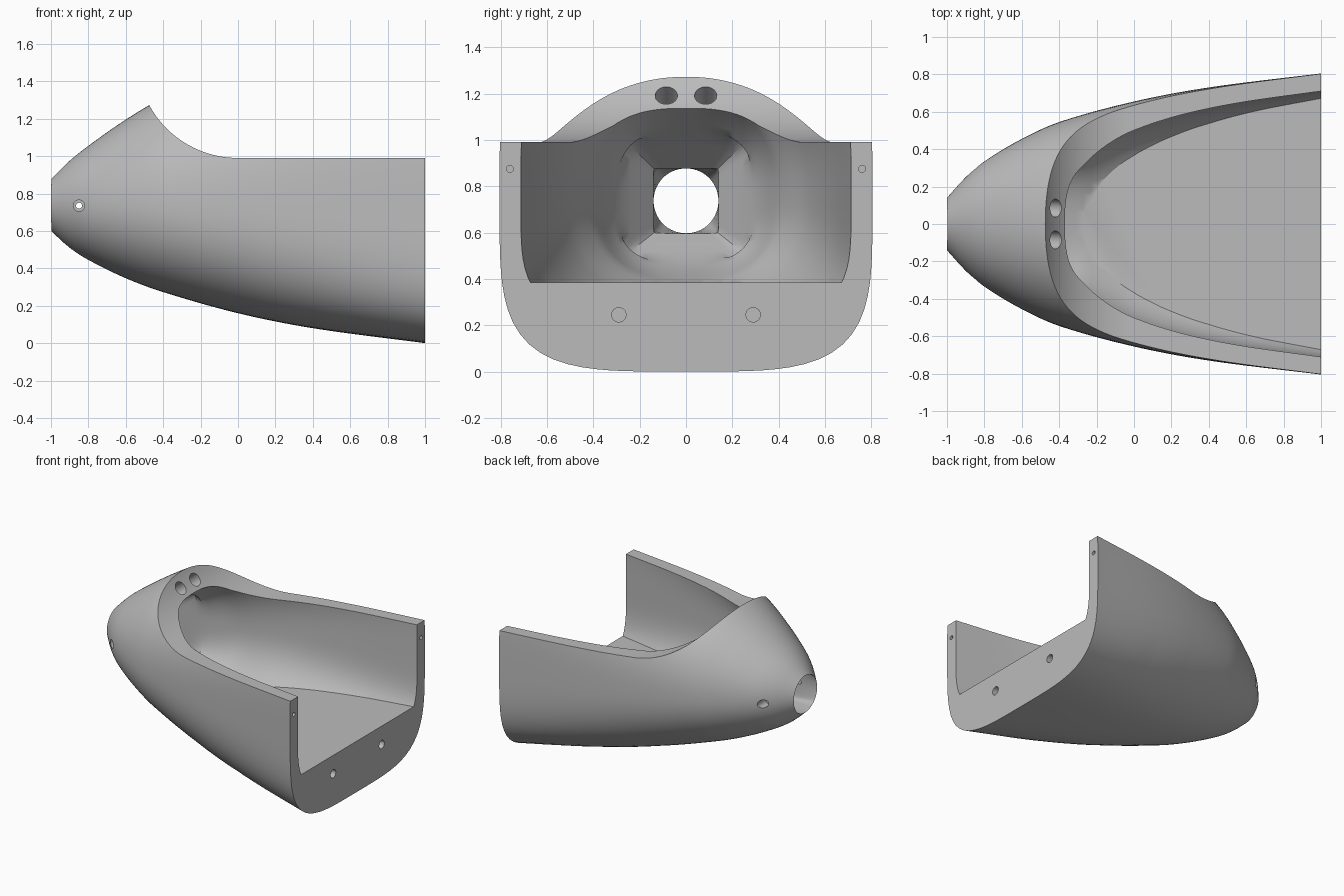
import bpy, bmesh, math
from mathutils import Vector

if "Cube" in bpy.data.objects:
    bpy.data.objects.remove(bpy.data.objects["Cube"])

AXIS_Z = 0.737
SIDES = 96

grey = bpy.data.materials.new("plain_grey")
grey.use_nodes = True
grey.diffuse_color = (0.5, 0.5, 0.5, 1)
grey.node_tree.nodes["Principled BSDF"].inputs["Base Color"].default_value = (0.5, 0.5, 0.5, 1)


def refine(stations, step=0.04):
    """Smooth stations (x, half width, top, bottom, exponent) along x."""
    def slope(i, k):
        a, b = stations[max(i - 1, 0)], stations[min(i + 1, len(stations) - 1)]
        return (b[k] - a[k]) / (b[0] - a[0])
    out = []
    for i in range(len(stations) - 1):
        p, q = stations[i], stations[i + 1]
        h = q[0] - p[0]
        n = max(3, round(h / step))
        for j in range(n):
            t = j / n
            row = [p[0] + h * t]
            for k in range(1, 4):
                row.append((2*t**3 - 3*t**2 + 1) * p[k] + (t**3 - 2*t**2 + t) * h * slope(i, k)
                           + (3*t**2 - 2*t**3) * q[k] + (t**3 - t**2) * h * slope(i + 1, k))
            row.append(p[4] + (q[4] - p[4]) * t)
            out.append(row)
    return out + [list(stations[-1])]


def finish(name, bm):
    bmesh.ops.recalc_face_normals(bm, faces=bm.faces)
    me = bpy.data.meshes.new(name)
    bm.to_mesh(me)
    bm.free()
    me.materials.append(grey)
    ob = bpy.data.objects.new(name, me)
    bpy.context.collection.objects.link(ob)
    return ob


def loft(rows):
    """Superellipse rings joined along x, capped at both ends."""
    bm = bmesh.new()
    rings = []
    for x, w, top, bot, n in rows:
        ring = []
        for i in range(SIDES):
            a = math.tau * i / SIDES
            c, s = math.cos(a), math.sin(a)
            r = (abs(c)**n + abs(s)**n) ** (-1 / n)
            h = top - AXIS_Z if s > 0 else AXIS_Z - bot
            ring.append(bm.verts.new((x, w * r * c, AXIS_Z + h * r * s)))
        rings.append(ring)
    for a, b in zip(rings, rings[1:]):
        for i in range(SIDES):
            j = (i + 1) % SIDES
            bm.faces.new((a[i], a[j], b[j], b[i]))
    bm.faces.new(rings[0])
    bm.faces.new(rings[-1])
    return bm


def cylinder(start, end, radius):
    start, end = Vector(start), Vector(end)
    axis = end - start
    bm = bmesh.new()
    bmesh.ops.create_cone(bm, cap_ends=True, segments=32, radius1=radius,
                          radius2=radius, depth=axis.length)
    bmesh.ops.rotate(bm, verts=bm.verts, matrix=axis.to_track_quat('Z', 'Y').to_matrix())
    bmesh.ops.translate(bm, verts=bm.verts, vec=(start + end) / 2)
    return finish("hole_cutter", bm)


# Outer shell, round at the nose and boxy at the open end
hull_shape = [(-1, .14, .875, .6), (-.9, .25, .975, .51), (-.8, .335, 1.055, .445),
              (-.6, .455, 1.195, .347), (-.4, .545, 1.31, .273), (0, .655, 1.45, .16),
              (.4, .73, 1.53, .08), (1, .805, 1.58, 0)]
hull = finish("hull", loft(refine([s + (2 + 2 * ((s[0] + 1) / 2)**2,) for s in hull_shape])))

# Cavity: round nose bore turning square, then a widening chamber with a flat floor
bore = [(-1.05, .14, .877, .597, 2), (-1, .14, .877, .597, 2),
        (-.85, .14, .877, .597, 8)]
chamber = [(-.7, .14, .877, .597, 30), (-.5, .3, 1.04, .47, 3), (-.27, .405, 1.2, .383, 2.3),
           (0, .53, 1.31, .305, 2.5), (.4, .63, 1.4, .25, 3), (1, .713, 1.48, .215, 4),
           (1.1, .723, 1.49, .21, 4)]
bm = loft(bore + refine(chamber))
cut = bmesh.ops.bisect_plane(bm, geom=bm.verts[:] + bm.edges[:] + bm.faces[:],
                             plane_co=(0, 0, .385), plane_no=(0, 0, 1), clear_inner=True)
bmesh.ops.holes_fill(bm, edges=[e for e in bm.edges if e.is_boundary])
cutters = [finish("cavity_cutter", bm)]

# Top opening: level rim that sweeps up in an arc to the cowl
RIM_R, RIM_Z, LEVEL = .54, 1.53, .99
arc = [(RIM_R * math.sin(-a * 1.3 / 32), RIM_Z - RIM_R * math.cos(a * 1.3 / 32)) for a in range(33)]
profile = [(1.2, LEVEL)] + arc + [(-.53, 2), (1.2, 2)]
bm = bmesh.new()
face = bm.faces.new([bm.verts.new((x, -1, z)) for x, z in profile])
side = bmesh.ops.extrude_face_region(bm, geom=[face])["geom"]
bmesh.ops.translate(bm, verts=[v for v in side if isinstance(v, bmesh.types.BMVert)], vec=(0, 2, 0))
cutters.append(finish("top_cutter", bm))

# Fastener holes, mirrored left and right
for s in (-1, 1):
    cutters.append(cylinder((.88, s * .29, .245), (1.1, s * .29, .245), .031))
    cutters.append(cylinder((.88, s * .76, .875), (1.1, s * .76, .875), .015))
    cutters.append(cylinder((-.85, s * .22, .735), (-.85, s * .5, .735), .03))
    cutters.append(cylinder((-.85, s * .05, .735), (-.85, s * .4, .735), .016))
    cutters.append(cylinder((-.52, s * .085, 1.11), (-.34, s * .085, 1.255), .048))

bpy.ops.object.select_all(action='DESELECT')
bpy.context.view_layer.objects.active = hull
hull.select_set(True)
for cutter in cutters:
    mod = hull.modifiers.new("cut", 'BOOLEAN')
    mod.operation = 'DIFFERENCE'
    mod.solver = 'EXACT'
    mod.object = cutter
    bpy.ops.object.modifier_apply(modifier=mod.name)
    bpy.data.objects.remove(cutter)
bpy.ops.object.shade_smooth_by_angle(angle=math.radians(30))
